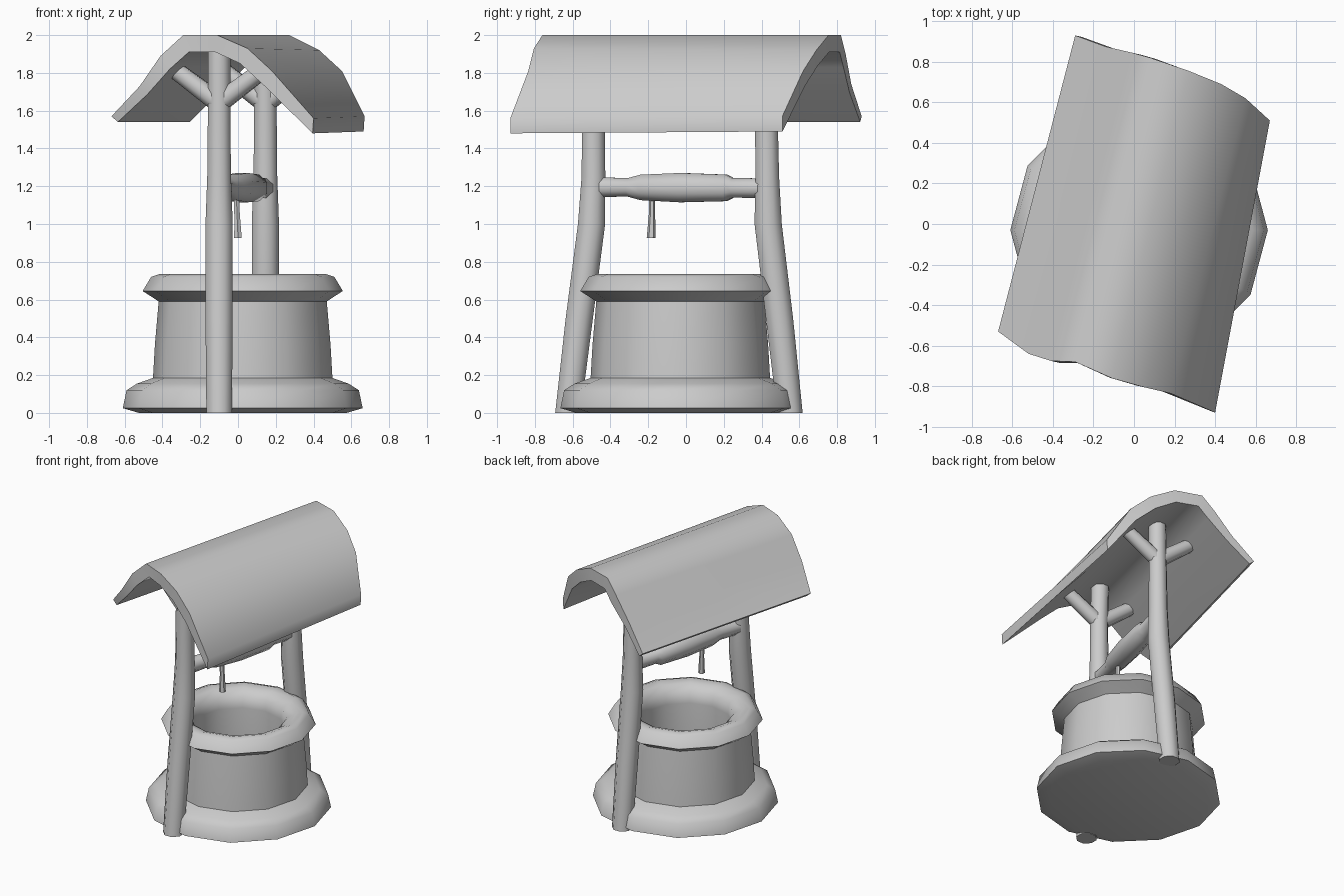
import bpy, bmesh, math
from mathutils import Vector

if "Cube" in bpy.data.objects:
    bpy.data.objects.remove(bpy.data.objects["Cube"])

TILT = math.radians(13)                       # posts and roof are turned about z
U = Vector((math.cos(TILT), -math.sin(TILT), 0))   # across the roof


def finish(name, bm, angle=50):
    bmesh.ops.recalc_face_normals(bm, faces=bm.faces)
    me = bpy.data.meshes.new(name)
    bm.to_mesh(me)
    bm.free()
    ob = bpy.data.objects.new(name, me)
    bpy.context.collection.objects.link(ob)
    bpy.ops.object.select_all(action='DESELECT')
    bpy.context.view_layer.objects.active = ob
    ob.select_set(True)
    bpy.ops.object.shade_smooth_by_angle(angle=math.radians(angle))
    return ob


def skin(bm, rings):
    # joins closed rings into a capped skin
    vs = [[bm.verts.new(p) for p in r] for r in rings]
    n = len(vs[0])
    for a, b in zip(vs, vs[1:]):
        for i in range(n):
            j = (i + 1) % n
            bm.faces.new((a[i], a[j], b[j], b[i]))
    return vs


def tube(name, path, radii, sides=8):
    path = [Vector(p) for p in path]
    q = (path[-1] - path[0]).to_track_quat('Z', 'Y')
    if abs((path[-1] - path[0]).normalized().z) > 0.95:   # level cuts on upright parts
        q = Vector((0, 0, 1)).to_track_quat('Z', 'Y')
    rings = []
    for p, r in zip(path, radii):
        rings.append([p + q @ Vector((r * math.cos(a), r * math.sin(a), 0))
                      for a in ((i + .5) * math.tau / sides for i in range(sides))])
    bm = bmesh.new()
    vs = skin(bm, rings)
    bm.faces.new(vs[0])
    bm.faces.new(vs[-1])
    return finish(name, bm)


# Stone well wall: twelve-sided turned profile, hollow inside
profile = [(.55, 0), (.635, .025), (.615, .12), (.56, .155), (.475, .185), (.465, .36),
           (.445, .59), (.475, .61), (.53, .645), (.485, .72), (.44, .735),
           (.39, .72), (.33, .68), (.32, .60), (.33, .2)]
bm = bmesh.new()
vs = skin(bm, [[Vector((.025 + r * math.cos(i * math.tau / 12),
                        -.03 + r * math.sin(i * math.tau / 12), z))
                for i in range(12)] for r, z in profile])
bm.faces.new(vs[0])
bm.faces.new(vs[-1])
finish("well_wall", bm)

# Leaning posts with forked tops
posts = {
    "front": [(-.10, -.625, 0), (-.10, -.565, .5), (-.10, -.50, 1.0), (-.10, -.49, 1.25),
              (-.10, -.49, 1.62), (-.10, -.48, 1.91)],
    "rear": [(.145, .55, 0), (.145, .495, .5), (.145, .435, 1.0), (.145, .43, 1.25),
             (.145, .425, 1.62), (.145, .42, 1.91)],
}
for side, path in posts.items():
    tube(side + "_post", path, [.073, .078, .078, .068, .064, .064])
    fork = Vector(path[4])
    for label, s in (("left", -1), ("right", 1)):
        tube(f"{side}_{label}_brace", [fork + Vector((0, 0, .02)),
                                       fork + U * s * .245 + Vector((0, 0, .20))],
             [.055, .048])

# Winding axle with thick middle roller
a, b = Vector((-.10, -.48, 1.195)), Vector((.145, .43, 1.19))
ts = [0, .19, .27, .5, .76, .80, 1]
tube("axle", [a.lerp(b, t) for t in ts], [.058, .052, .073, .084, .076, .056, .056])

# Hanging rope end
tube("rope", [(-.01, -.18, 1.18), (-.005, -.18, 1.05), (0, -.185, .925)], [.016, .017, .023], 6)

# Curved roof: front and rear arches, skinned with an inner offset
front = [(-.67, -.53, 1.57), (-.52, -.64, 1.73), (-.41, -.675, 1.89), (-.29, -.68, 2),
         (-.11, -.76, 2), (.05, -.805, 1.93), (.18, -.835, 1.81), (.40, -.93, 1.56)]
rear = [(-.29, .93, 1.57), (-.14, .875, 1.74), (-.01, .845, 1.90), (.08, .82, 2),
        (.27, .755, 2), (.43, .69, 1.92), (.55, .62, 1.81), (.67, .51, 1.57)]
inset = [(.035, -.03), (.04, -.045), (.05, -.07), (.03, -.09),
         (-.01, -.09), (-.04, -.08), (-.04, -.08), (-.005, -.08)]


def arch(points):
    outer = [Vector(p) for p in points]
    inner = [p + U * du + Vector((0, 0, dz)) for p, (du, dz) in zip(outer, inset)]
    return outer + inner[::-1]


bm = bmesh.new()
f, r = arch(front), arch(rear)
rings = skin(bm, [f, [p.lerp(q, .5) for p, q in zip(f, r)], r])
for ring in (rings[0], rings[-1]):
    for i in range(7):
        bm.faces.new((ring[i], ring[i + 1], ring[14 - i], ring[15 - i]))
finish("roof", bm)
